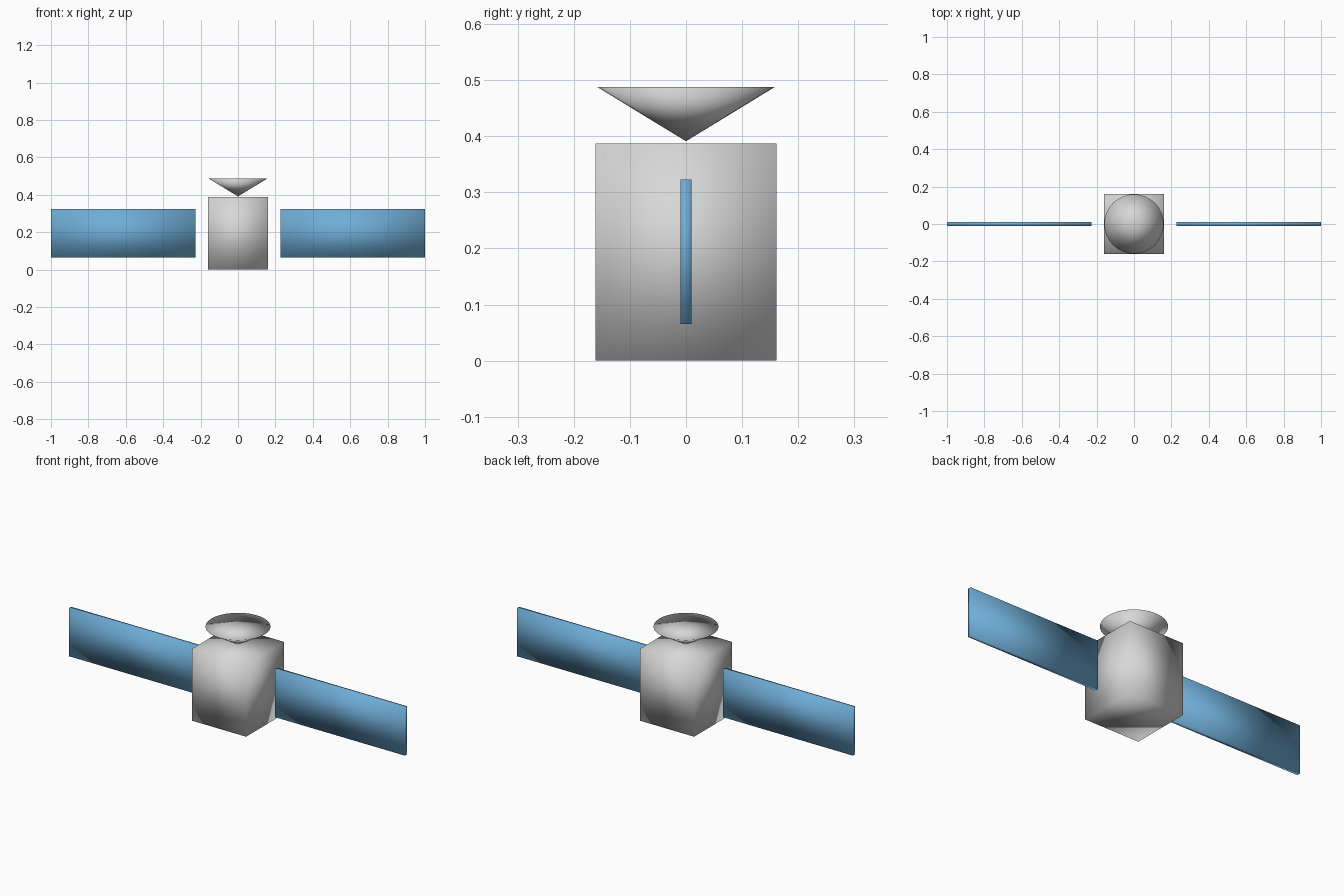
import bpy, bmesh
from mathutils import Matrix, Vector

cube = bpy.data.objects.get("Cube")
if cube:
    bpy.data.objects.remove(cube, do_unlink=True)


def material(name, rgb):
    mat = bpy.data.materials.new(name)
    mat.use_nodes = True
    mat.diffuse_color = (*rgb, 1)
    mat.node_tree.nodes["Principled BSDF"].inputs["Base Color"].default_value = (*rgb, 1)
    return mat


def finish(name, bm, mat):
    """Turn a bmesh into a smooth-shaded object."""
    bmesh.ops.recalc_face_normals(bm, faces=bm.faces)
    for face in bm.faces:
        face.smooth = True
    mesh = bpy.data.meshes.new(name)
    bm.to_mesh(mesh)
    bm.free()
    mesh.materials.append(mat)
    obj = bpy.data.objects.new(name, mesh)
    bpy.context.collection.objects.link(obj)
    return obj


def box(name, center, size, mat):
    bm = bmesh.new()
    bmesh.ops.create_cube(bm, size=1,
                          matrix=Matrix.Translation(center) @ Matrix.Diagonal((*size, 1)))
    return finish(name, bm, mat)


grey = material("light grey metal", (0.69, 0.68, 0.68))
blue = material("panel blue", (0.16, 0.42, 0.68))

# Central body
body_height = 0.387
box("body", Vector((0, 0, body_height / 2)), (0.322, 0.322, body_height), grey)

# Free-standing solar panels on both sides
for name, side in (("left_panel", 1), ("right_panel", -1)):
    box(name, Vector((side * 0.613, 0, 0.194)), (0.774, 0.02, 0.258), blue)

# Dish: a cone standing on its tip, closed by a flat top
tip, rim = 0.391, 0.488
bm = bmesh.new()
bmesh.ops.create_cone(bm, cap_ends=True, cap_tris=True, segments=32,
                      radius1=0, radius2=0.159, depth=rim - tip,
                      matrix=Matrix.Translation((0, 0, (rim + tip) / 2)))
bmesh.ops.remove_doubles(bm, verts=bm.verts, dist=0.0001)
finish("dish", bm, grey)
